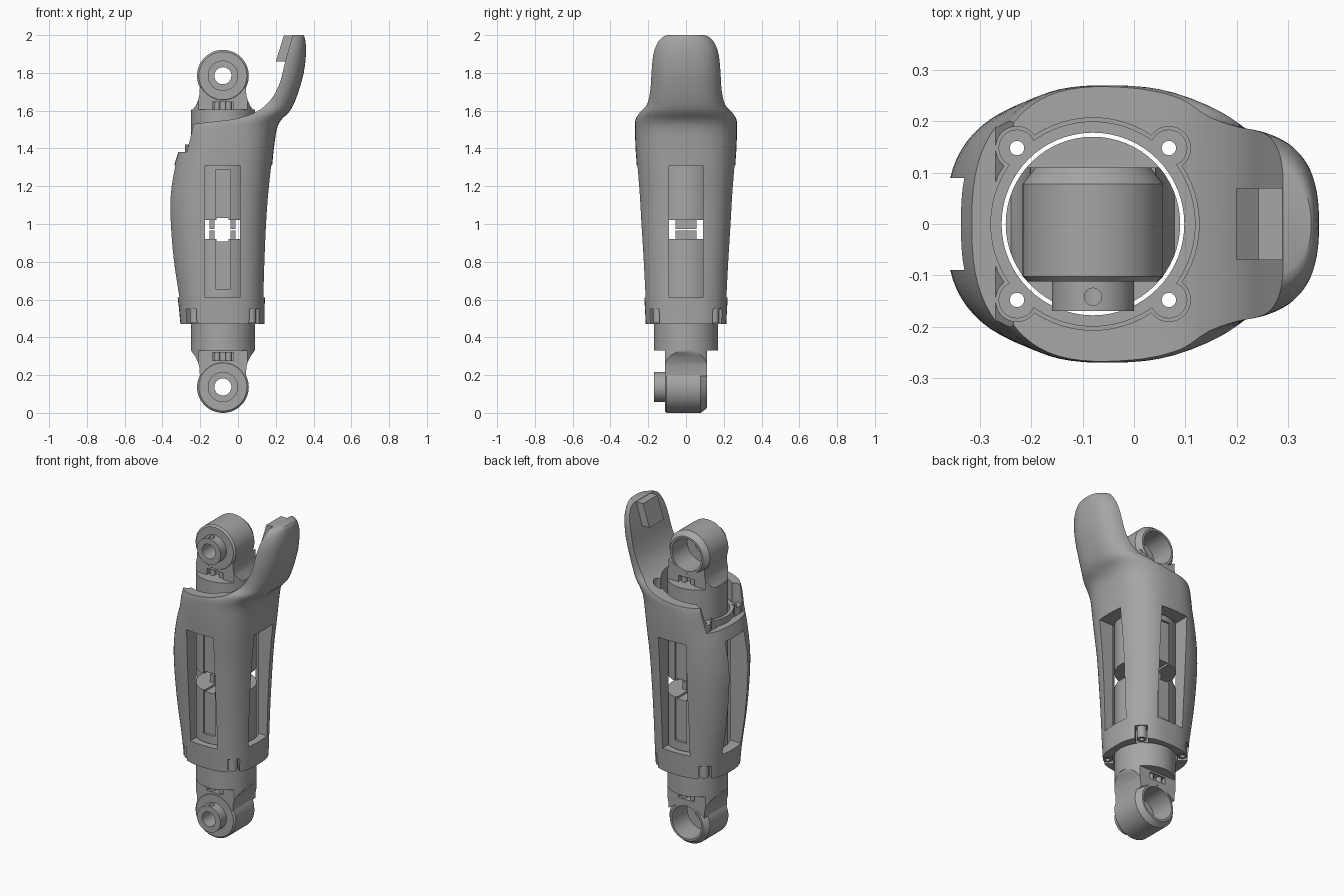
import bpy, bmesh, math
from mathutils import Matrix, Vector

if "Cube" in bpy.data.objects:
    bpy.data.objects.remove(bpy.data.objects["Cube"], do_unlink=True)

grey = bpy.data.materials.new("neutral grey")
grey.use_nodes = True
GREY = (0.38, 0.38, 0.38, 1)
grey.diffuse_color = GREY
grey.node_tree.nodes["Principled BSDF"].inputs["Base Color"].default_value = GREY

AXIS = -0.08
LUG = 0.148
CORNERS = [(sx, sy) for sx in (-1, 1) for sy in (-1, 1)]


def make(name, bm):
    bmesh.ops.recalc_face_normals(bm, faces=bm.faces)
    mesh = bpy.data.meshes.new(name)
    bm.to_mesh(mesh)
    bm.free()
    mesh.materials.append(grey)
    ob = bpy.data.objects.new(name, mesh)
    bpy.context.collection.objects.link(ob)
    return ob


def box(name, x, y, z, turn=0):
    """Box from (min, max) pairs, turned about the vertical through its centre."""
    bm = bmesh.new()
    size = [b - a for a, b in (x, y, z)]
    mid = Vector([(a + b) / 2 for a, b in (x, y, z)])
    mat = Matrix.Translation(mid) @ Matrix.Rotation(turn, 4, "Z") @ Matrix.Diagonal(size + [1])
    bmesh.ops.create_cube(bm, size=1, matrix=mat)
    return make(name, bm)


def rod(name, r, x, y, z0, z1, sides=64):
    bm = bmesh.new()
    bmesh.ops.create_cone(bm, cap_ends=True, segments=sides, radius1=r, radius2=r, depth=z1 - z0,
                          matrix=Matrix.Translation((x, y, (z0 + z1) / 2)))
    return make(name, bm)


def prism(name, points, y0, y1):
    """Polygon in x and z, extruded along y."""
    bm = bmesh.new()
    face = bm.faces.new([bm.verts.new((x, y0, z)) for x, z in points])
    new = bmesh.ops.extrude_face_region(bm, geom=[face])["geom"]
    bmesh.ops.translate(bm, vec=(0, y1 - y0, 0),
                        verts=[v for v in new if isinstance(v, bmesh.types.BMVert)])
    return make(name, bm)


def lathe_y(name, profile, x, z, sides=64):
    """Closed (radius, y) profile turned about a y axis."""
    bm = bmesh.new()
    rings = []
    for i in range(sides):
        a = math.tau * i / sides
        rings.append([bm.verts.new((x + r * math.cos(a), y, z + r * math.sin(a))) for r, y in profile])
    n = len(profile)
    for i in range(sides):
        p, q = rings[i], rings[(i + 1) % sides]
        for j in range(n):
            k = (j + 1) % n
            bm.faces.new((p[j], p[k], q[k], q[j]))
    return make(name, bm)


def boolean(ob, cutters, op="DIFFERENCE"):
    for c in cutters:
        mod = ob.modifiers.new("cut", "BOOLEAN")
        mod.operation, mod.solver, mod.object = op, "EXACT", c
    bpy.context.view_layer.update()
    result = bpy.data.meshes.new_from_object(ob.evaluated_get(bpy.context.evaluated_depsgraph_get()))
    ob.modifiers.clear()
    ob.data = result
    for c in cutters:
        bpy.data.objects.remove(c, do_unlink=True)
    return ob


def catmull(rows, steps):
    out = []
    for i in range(len(rows) - 1):
        a, b, c, d = (rows[max(0, min(len(rows) - 1, i + k))] for k in (-1, 0, 1, 2))
        for s in range(steps):
            t = s / steps
            out.append([q + t / 2 * (r - p + t * (2 * p - 5 * q + 4 * r - u + t * (3 * (q - r) + u - p)))
                        for p, q, r, u in zip(a, b, c, d)])
    return out + [list(rows[-1])]


# Outer shell sections: height, right edge, left edge, half depth, middle
SECTIONS = [
    (0.47, -0.305, 0.14, 0.213, -0.07), (0.6, -0.318, 0.142, 0.22, -0.07),
    (0.8, -0.348, 0.147, 0.23, -0.07), (1.0, -0.364, 0.155, 0.242, -0.07),
    (1.15, -0.364, 0.165, 0.25, -0.07), (1.3, -0.34, 0.18, 0.26, -0.06),
    (1.4, -0.31, 0.19, 0.267, -0.06), (1.5, -0.29, 0.205, 0.27, -0.06),
    (1.55, -0.27, 0.228, 0.268, -0.04), (1.59, -0.25, 0.268, 0.25, 0),
    (1.63, -0.15, 0.293, 0.21, 0.1), (1.7, -0.05, 0.32, 0.193, 0.15),
    (1.8, 0.05, 0.348, 0.187, 0.18), (1.9, 0.1, 0.36, 0.178, 0.2),
    (1.96, 0.1, 0.358, 0.16, 0.2), (1.99, 0.12, 0.352, 0.135, 0.2), (2.0, 0.13, 0.345, 0.11, 0.2)]


def power(v, e):
    return math.copysign(abs(v) ** e, v)


bm = bmesh.new()
rings = []
SIDES = 72
for z, lo, hi, depth, mid in catmull(SECTIONS, 3):
    ring = []
    for i in range(SIDES):
        a = math.tau * i / SIDES
        c, s = power(math.cos(a), 0.76), power(math.sin(a), 0.76)
        ring.append(bm.verts.new((mid + c * (hi - mid if c > 0 else mid - lo), depth * s, z)))
    rings.append(ring)
for p, q in zip(rings, rings[1:]):
    for i in range(SIDES):
        j = (i + 1) % SIDES
        bm.faces.new((p[i], p[j], q[j], q[i]))
bm.faces.new(rings[0])
bm.faces.new(rings[-1])
shell = make("outer_shell", bm)

# Top rim and the inside curve of the raised guard
curve = catmull([(-0.235, 1.53), (-0.1, 1.545), (0, 1.56), (0.1, 1.595), (0.175, 1.66),
                 (0.222, 1.75), (0.25, 1.86), (0.29, 2.0), (0.32, 2.1)], 4)
cutters = [prism("rim_cutter", [(-0.6, 2.1), (-0.6, 1.38), (-0.27, 1.38)] + curve, -0.5, 0.5),
           rod("bore_cutter", 0.18, AXIS, 0, 0.3, 2.2),
           rod("pocket_cutter", 0.207, AXIS, 0, 1.38, 2.2),
           box("front_window_cutter", (-0.175, 0.01), (-0.5, 0.5), (0.61, 1.31)),
           box("side_window_cutter", (-0.6, 0.5), (-0.09, 0.09), (0.61, 1.31))]
for sx, sy in CORNERS:
    x, y = AXIS + sx * LUG, sy * LUG
    cutters.append(rod("lobe_cutter", 0.042, x, y, 1.38, 2.2, 32))
    cutters.append(rod("screw_cutter", 0.014, x, y, 0.3, 1.6, 24))
    ox, oy = x + sx * 0.025, y + sy * 0.025
    cutters.append(box("lug_cutter", (ox - 0.065, ox + 0.065), (oy - 0.035, oy + 0.035),
                       (0.4, 0.55), sx * sy * math.pi / 4))
boolean(shell, cutters)

# Hook block inside the guard tip
prism("guard_hook", [(0.2, 1.86), (0.27, 1.86), (0.32, 1.998), (0.243, 1.998)], -0.07, 0.07)

# Lobed collar under the rim, and lower screw lugs
collar = rod("collar", 0.2, AXIS, 0, 1.37, 1.42)
boolean(collar, [rod("lobe", 0.036, AXIS + sx * LUG, sy * LUG, 1.37, 1.42, 32)
                 for sx, sy in CORNERS], "UNION")
boolean(collar, [rod("collar_bore", 0.178, AXIS, 0, 1.3, 1.5)] +
        [rod("hole", 0.014, AXIS + sx * LUG, sy * LUG, 1.3, 1.5, 24) for sx, sy in CORNERS])
for sx, sy in CORNERS:
    x, y = AXIS + sx * LUG, sy * LUG
    lug = rod("screw_lug", 0.027, x, y, 0.475, 0.555, 32)
    boolean(lug, [rod("hole", 0.014, x, y, 0.4, 0.6, 24)])


def actuator(name, eye_z, out, end, inner):
    """One motor barrel with its neck and eye; out is the side of the eye: -1 below, 1 above."""
    # Barrel with long grooves and an end slot
    barrel = rod(name + "_barrel", 0.17, AXIS, 0, min(end, inner), max(end, inner))
    groove = sorted((inner - out * 0.01, inner + out * 0.265))
    slot = sorted((inner - out * 0.02, inner + out * 0.012))
    boolean(barrel, [box("groove", (-0.12, -0.04), (s - 0.04, s + 0.04), groove) for s in (-0.195, 0.195)]
            + [box("slot", (-0.115, -0.05), (-0.3, 0.3), slot)])
    # Eye with front boss and open back cup
    eye = lathe_y(name + "_eye", [
        (0.045, -0.17), (0.08, -0.17), (0.08, -0.112), (0.127, -0.112), (0.137, -0.102), (0.137, 0.078),
        (0.112, 0.11), (0.1, 0.11), (0.1, -0.04), (0.045, -0.04)], AXIS, eye_z)
    boolean(eye, [rod("set_screw_cutter", 0.017, AXIS, -0.142, eye_z + 0.03, eye_z + 0.2, 24)])
    # Waisted neck
    half = [(0.17, 0.2), (0.163, 0.185), (0.145, 0.16), (0.131, 0.13), (0.124, 0.1), (0.122, 0.058), (0.08, 0.085)]
    outline = half + [(0, 0.115)] + [(-x, d) for x, d in reversed(half)]
    neck = prism(name + "_neck", [(AXIS + x, eye_z - out * d) for x, d in outline], -0.11, 0.11)
    boolean(neck, [rod("trim", 0.17, AXIS, 0, eye_z - 0.3, eye_z + 0.3)], "INTERSECT")
    pocket = sorted((eye_z - out * 0.14, eye_z - out * 0.182))
    boolean(neck, [box("neck_pocket", (-0.135, -0.025), (s - 0.06, s + 0.06), pocket) for s in (-0.13, 0.13)])
    for s in (-1, 1):
        rod(name + "_neck_stud", 0.016, AXIS + s * 0.03, 0.085, *pocket, 20)
        rod(name + "_neck_stud", 0.016, AXIS + s * 0.03, -0.085, *pocket, 20)
    # Coupling tabs in the central gap
    tab = sorted((inner, inner - out * 0.046))
    for x in (-0.138, -0.027):
        box(name + "_coupling_tab", (x - 0.014, x + 0.014), (-0.055, 0.055), tab)


actuator("lower", 0.137, -1, 0.33, 0.92)
actuator("upper", 1.785, 1, 1.605, 1.02)

# Smooth shading with sharp edges kept
bpy.ops.object.select_all(action="DESELECT")
for ob in bpy.context.scene.objects:
    if ob.type == "MESH" and grey.name in ob.data.materials:
        ob.select_set(True)
        bpy.context.view_layer.objects.active = ob
bpy.ops.object.shade_smooth_by_angle(angle=math.radians(30))
